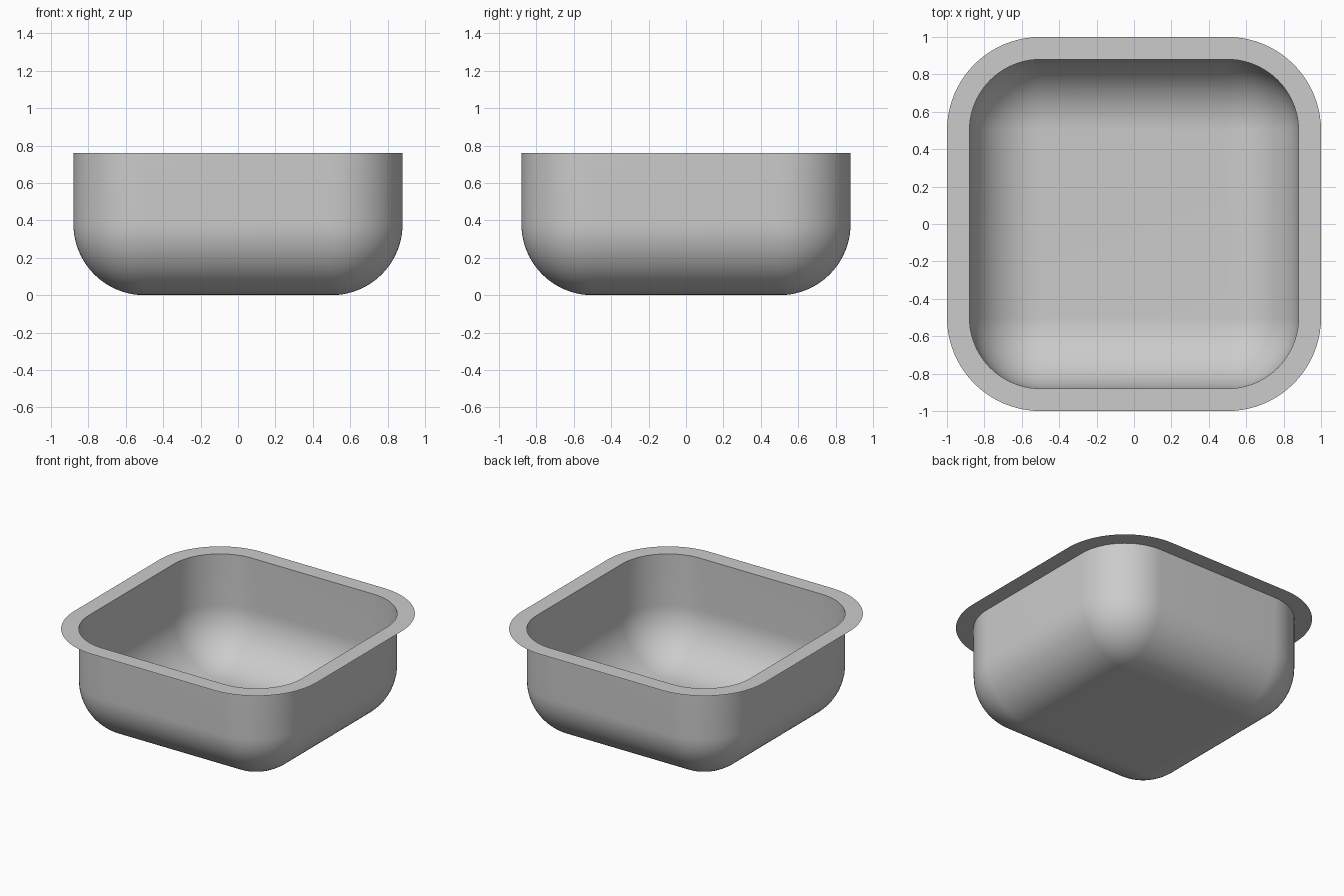
import bpy, bmesh
from math import sin, cos, pi

if "Cube" in bpy.data.objects:
    bpy.data.objects.remove(bpy.data.objects["Cube"])

CORE = 0.5      # half size of the flat floor, also the corner centres
FILLET = 0.38   # corner and floor fillet radius
HEIGHT = 0.76
SEG = 20        # segments per quarter turn


def ring(bm, r, z):
    """Rounded square: the core square offset outwards by r."""
    verts = []
    for q in range(4):
        mid = q * pi / 2 + pi / 4
        cx = CORE if cos(mid) > 0 else -CORE
        cy = CORE if sin(mid) > 0 else -CORE
        for i in range(SEG + 1):
            a = q * pi / 2 + i * pi / 2 / SEG
            verts.append(bm.verts.new((cx + r * cos(a), cy + r * sin(a), z)))
    return verts


def loft(name, profile, floor=False):
    bm = bmesh.new()
    rings = [ring(bm, r, z) for r, z in profile]
    n = len(rings[0])
    for low, high in zip(rings, rings[1:]):
        for i in range(n):
            j = (i + 1) % n
            bm.faces.new((low[i], low[j], high[j], high[i]))
    if floor:
        bm.faces.new(rings[0][::-1])
    bmesh.ops.remove_doubles(bm, verts=bm.verts, dist=1e-5)
    mesh = bpy.data.meshes.new(name)
    bm.to_mesh(mesh)
    bm.free()
    obj = bpy.data.objects.new(name, mesh)
    bpy.context.collection.objects.link(obj)
    bpy.ops.object.select_all(action='DESELECT')
    obj.select_set(True)
    bpy.context.view_layer.objects.active = obj
    bpy.ops.object.shade_smooth_by_angle()
    return obj


# Basin and flat rim: thin open shell with floor fillet, upright wall and flange
arc = [(FILLET * sin(t * pi / 2 / SEG), FILLET * (1 - cos(t * pi / 2 / SEG)))
       for t in range(SEG + 1)]
loft("basin", arc + [(FILLET, HEIGHT), (0.5, HEIGHT)], floor=True)
